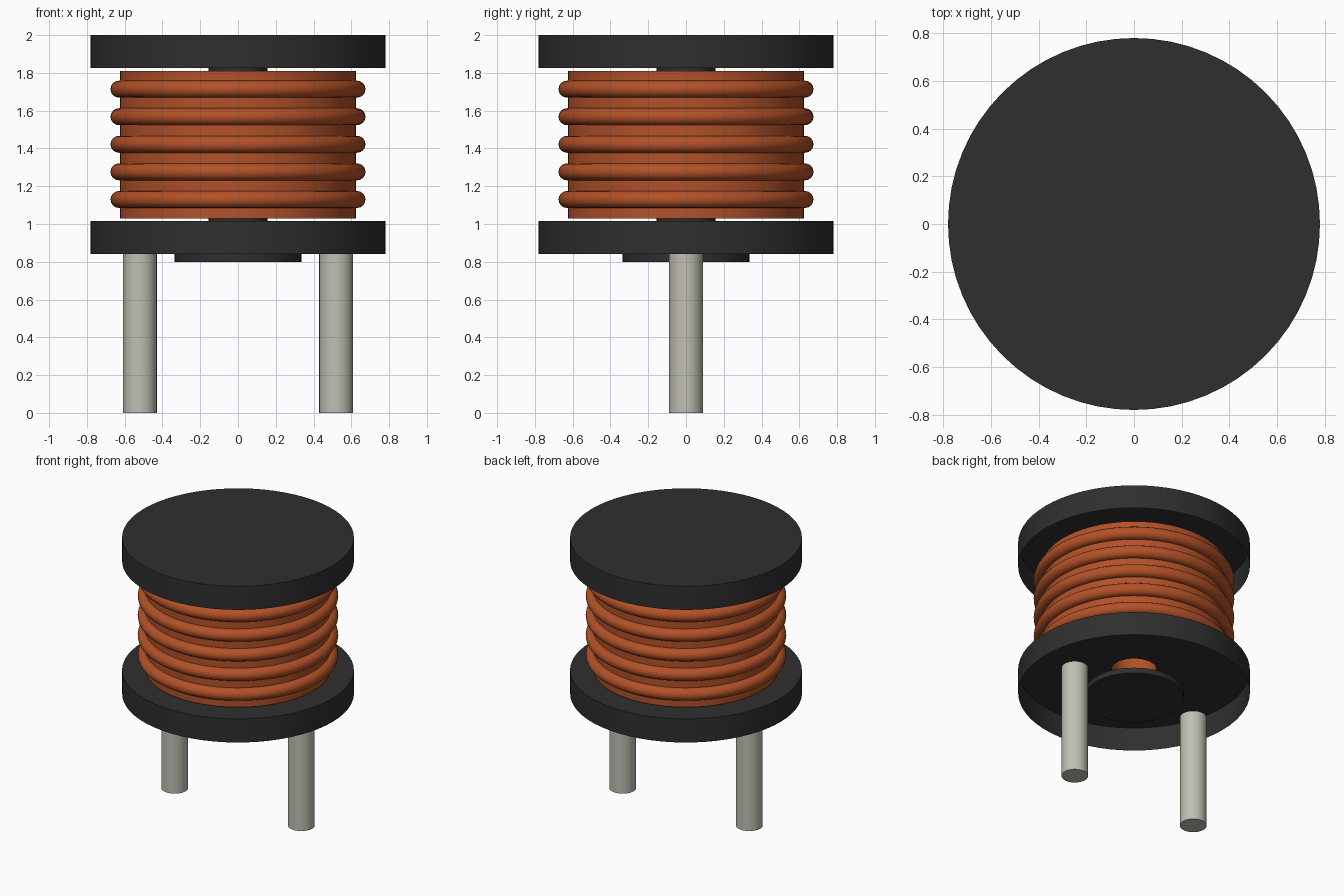
import bpy, bmesh, math

cube = bpy.data.objects.get("Cube")
if cube:
    bpy.data.objects.remove(cube, do_unlink=True)


def material(name, rgb):
    m = bpy.data.materials.new(name)
    m.use_nodes = True
    m.diffuse_color = (*rgb, 1)
    bsdf = next(n for n in m.node_tree.nodes if n.type == 'BSDF_PRINCIPLED')
    bsdf.inputs["Base Color"].default_value = (*rgb, 1)
    return m


ferrite = material("dark_ferrite", (0.028, 0.028, 0.028))
copper = material("copper_enamel", (0.45, 0.083, 0.021))
tin = material("tinned_metal", (0.53, 0.52, 0.45))


def lathe(name, profile, mat, x=0.0, closed=False, segs=64):
    """Revolve (radius, z) points around z; outer sides run upwards."""
    bm = bmesh.new()
    rings = []
    for i in range(segs):
        a = 2 * math.pi * i / segs
        rings.append([bm.verts.new((r * math.cos(a), r * math.sin(a), z)) for r, z in profile])
    n = len(profile)
    for i in range(segs):
        p, q = rings[i], rings[(i + 1) % segs]
        for j in range(n if closed else n - 1):
            k = (j + 1) % n
            bm.faces.new((p[j], q[j], q[k], p[k]))
    bmesh.ops.remove_doubles(bm, verts=bm.verts[:], dist=1e-5)
    me = bpy.data.meshes.new(name)
    bm.to_mesh(me)
    bm.free()
    me.materials.append(mat)
    ob = bpy.data.objects.new(name, me)
    ob.location.x = x
    bpy.context.collection.objects.link(ob)
    bpy.ops.object.select_all(action='DESELECT')
    ob.select_set(True)
    bpy.context.view_layer.objects.active = ob
    bpy.ops.object.shade_smooth_by_angle(angle=math.radians(35))
    return ob


def cylinder(name, r, z0, z1, mat, x=0.0, segs=64):
    return lathe(name, [(0, z0), (r, z0), (r, z1), (0, z1)], mat, x, segs=segs)


R, CORE = 0.78, 0.155

# Spool: flanges are shells open underneath, joined by a hollow core
lathe("top_flange", [(R, 1.825), (R, 2.0), (0, 2.0)], ferrite)
lathe("bottom_flange", [(R, 0.84), (R, 1.015), (CORE, 1.015)], ferrite)
lathe("core", [(CORE, 1.015), (CORE, 2.0)], ferrite)
cylinder("base_boss", 0.335, 0.80, 0.84, ferrite)

# Winding: sleeve lining the core, with raised turns of wire
lathe("winding_body", [(0.15, 1.03), (0.625, 1.03), (0.625, 1.81), (0.15, 1.81)],
      copper, closed=True)
for i in range(5):
    z = 1.13 + 0.146 * i
    turn = [(0.63 + 0.045 * math.cos(a), z + 0.045 * math.sin(a))
            for a in (2 * math.pi * k / 16 for k in range(16))]
    lathe(f"wire_turn_{i + 1}", turn, copper, closed=True)

# Pins
for side, x in (("left", 0.52), ("right", -0.52)):
    cylinder(f"{side}_pin", 0.09, 0.0, 0.84, tin, x, segs=32)
